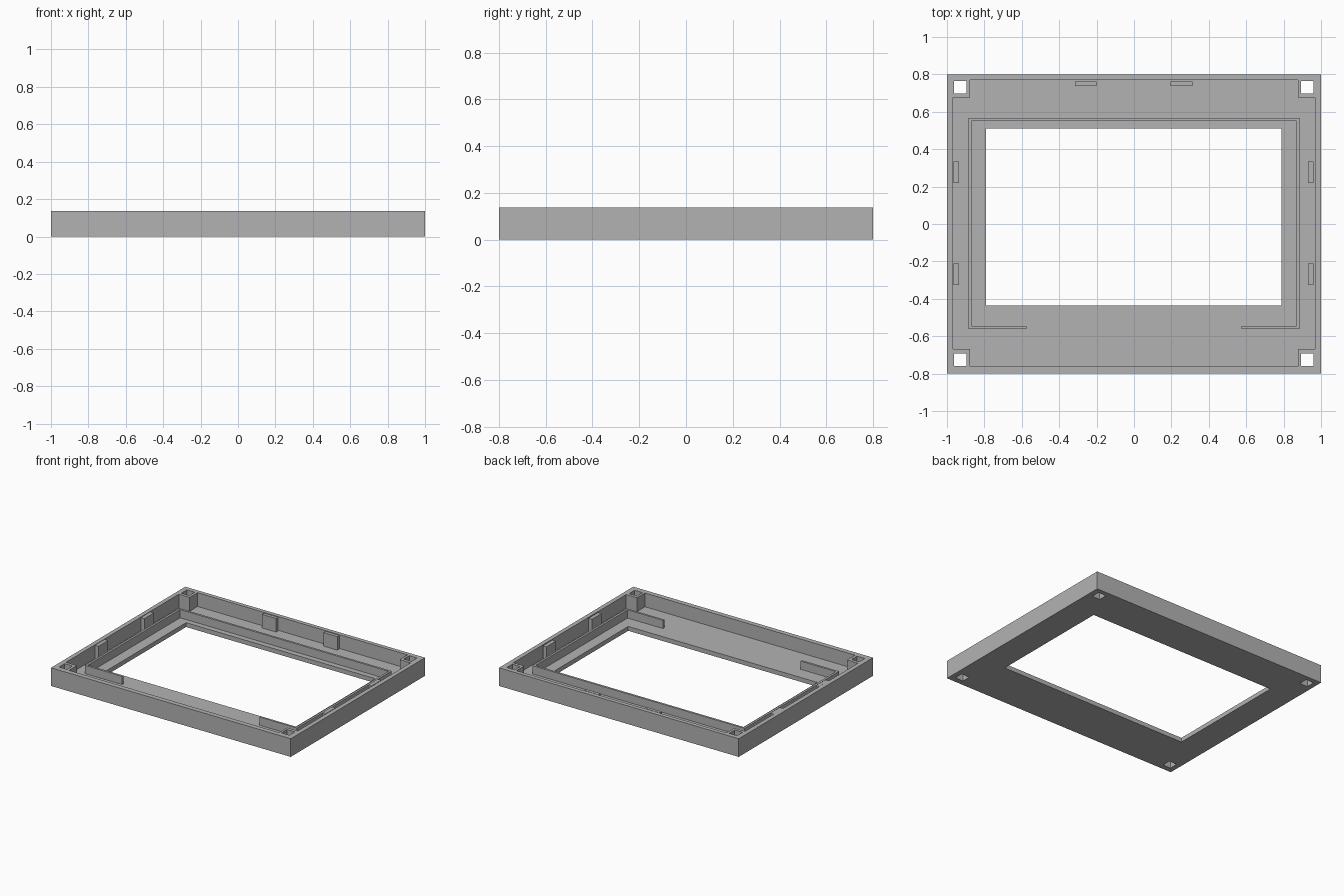
import bpy
import bmesh

cube = bpy.data.objects.get("Cube")
if cube:
    bpy.data.objects.remove(cube, do_unlink=True)

HEIGHT, FLOOR, RIB_TOP = 0.137, 0.033, 0.095

grey = bpy.data.materials.new("matte grey")
grey.use_nodes = True
grey.diffuse_color = (0.45, 0.45, 0.45, 1)
grey.node_tree.nodes["Principled BSDF"].inputs["Base Color"].default_value = grey.diffuse_color


def prism(name, outline, z0, z1):
    """Extrude a flat outline straight up from z0 to z1."""
    bm = bmesh.new()
    base = bm.faces.new([bm.verts.new((x, y, z0)) for x, y in outline])
    top = bmesh.ops.extrude_face_region(bm, geom=[base])["geom"]
    verts = [v for v in top if isinstance(v, bmesh.types.BMVert)]
    bmesh.ops.translate(bm, verts=verts, vec=(0, 0, z1 - z0))
    bmesh.ops.recalc_face_normals(bm, faces=bm.faces)
    mesh = bpy.data.meshes.new(name)
    bm.to_mesh(mesh)
    bm.free()
    mesh.materials.append(grey)
    obj = bpy.data.objects.new(name, mesh)
    bpy.context.collection.objects.link(obj)
    return obj


def rect(x0, x1, y0, y1):
    return [(x0, y0), (x1, y0), (x1, y1), (x0, y1)]


def cut(target, name, outline, z0, z1):
    cutter = prism(name, outline, z0, z1)
    cutter.hide_render = True
    cutter.hide_viewport = True
    cutter.display_type = 'WIRE'
    mod = target.modifiers.new(name, 'BOOLEAN')
    mod.operation = 'DIFFERENCE'
    mod.solver = 'EXACT'
    mod.object = cutter


# Tray: solid block, hollowed so that square posts remain in the corners
tray = prism("bezel_tray", rect(-1, 1, -0.8, 0.8), 0, HEIGHT)
wx, px = 0.967, 0.876
front, back, post_front, post_back = -0.763, 0.769, -0.668, 0.676
right_half = [(px, front), (px, post_front), (wx, post_front),
              (wx, post_back), (px, post_back), (px, back)]
cavity = right_half + [(-x, y) for x, y in reversed(right_half)]
cut(tray, "cavity_cutter", cavity, FLOOR, 0.3)

# Display window and screw holes
cut(tray, "window_cutter", rect(-0.79, 0.788, -0.437, 0.51), -0.1, 0.3)
for side, x in (("right", -0.929), ("left", 0.926)):
    for end, y in (("front", -0.725), ("back", 0.732)):
        cut(tray, f"hole_cutter_{end}_{side}",
            rect(x - 0.033, x + 0.033, y - 0.033, y + 0.033), -0.1, 0.3)

# Locating rib around the window, open in the middle of the front
x_out, x_in, x_end = 0.885, 0.869, 0.574
half_rib = [(x_end, -0.561), (x_out, -0.561), (x_out, 0.567)]
inner_rib = [(x_in, 0.551), (x_in, -0.545), (x_end, -0.545)]
rib = (half_rib + [(-x, y) for x, y in reversed(half_rib)]
       + [(-x, y) for x, y in reversed(inner_rib)] + inner_rib)
prism("locating_rib", rib, FLOOR - 0.002, RIB_TOP)

# Upright tabs just inside the side and back walls
for side, x in (("right", -0.95), ("left", 0.946)):
    for end, y in (("front", -0.268), ("back", 0.277)):
        prism(f"{end}_{side}_tab", rect(x - 0.0145, x + 0.0145, y - 0.057, y + 0.057),
              FLOOR - 0.002, HEIGHT - 0.002)
for side, x in (("right", -0.258), ("left", 0.254)):
    prism(f"back_wall_{side}_tab", rect(x - 0.058, x + 0.058, 0.738, 0.762),
          FLOOR - 0.002, HEIGHT - 0.002)
